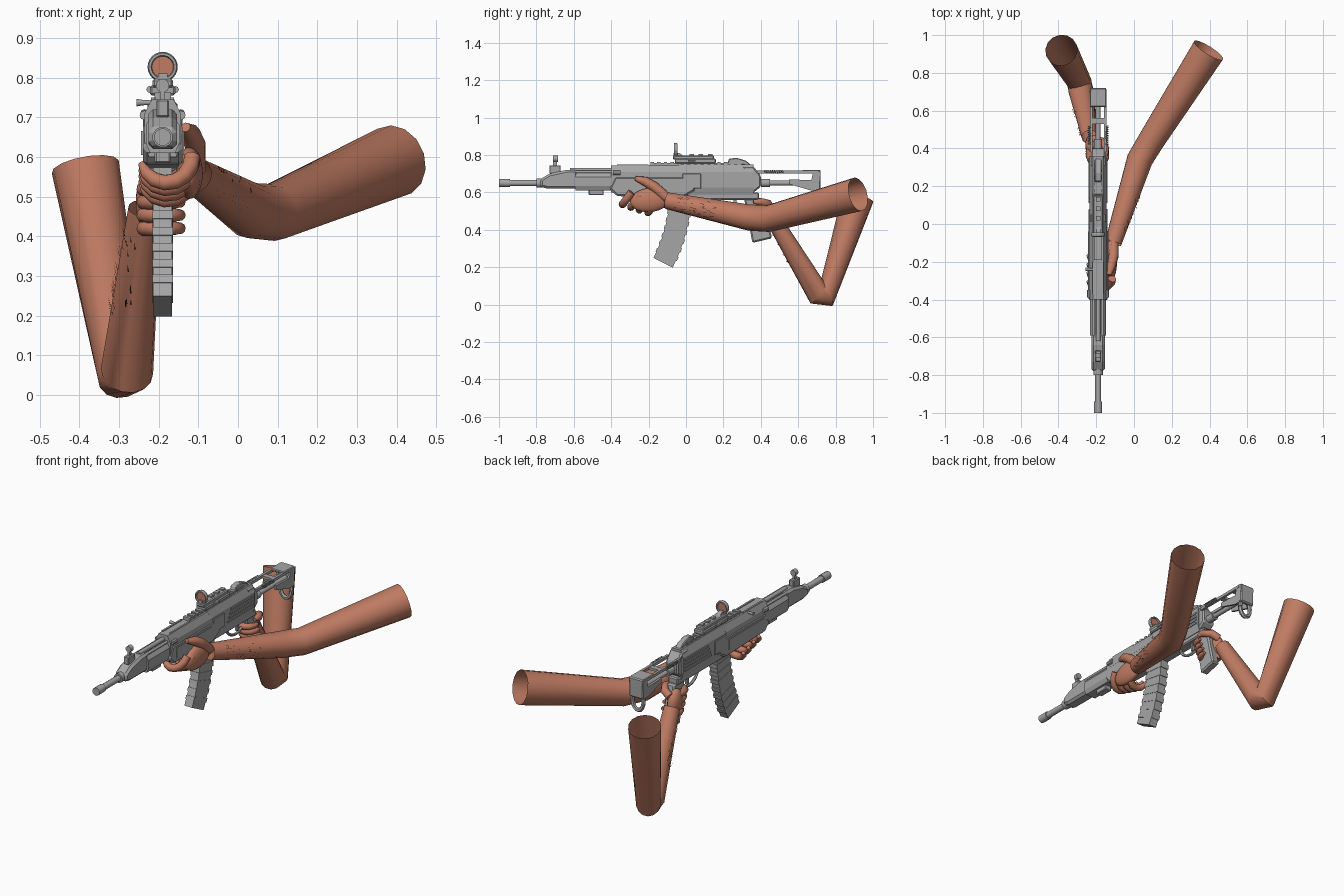
import bpy, bmesh, math, random
from mathutils import Vector

random.seed(4)
cube = bpy.data.objects.get("Cube")
if cube:
    bpy.data.objects.remove(cube)

X, Y, Z = Vector((1, 0, 0)), Vector((0, 1, 0)), Vector((0, 0, 1))
CENTRE = -.19  # middle plane of the rifle
BORE = .65     # height of the barrel axis
SIDES = (-1, 1)


def material(name, *rgb):
    mat = bpy.data.materials.new(name)
    mat.use_nodes = True
    mat.diffuse_color = (*rgb, 1)
    mat.node_tree.nodes["Principled BSDF"].inputs["Base Color"].default_value = (*rgb, 1)
    return mat


SKIN = material("skin", .53, .2, .125)
GREY = material("grey metal", .38, .38, .38)
HAIR = material("dark hair", .06, .025, .015)


def finish(name, bm, mat, bevel=0, smooth=False):
    bmesh.ops.recalc_face_normals(bm, faces=bm.faces)
    mesh = bpy.data.meshes.new(name)
    bm.to_mesh(mesh)
    bm.free()
    mesh.materials.append(mat)
    obj = bpy.data.objects.new(name, mesh)
    bpy.context.collection.objects.link(obj)
    if bevel:
        chamfer = obj.modifiers.new("chamfer", "BEVEL")
        chamfer.width, chamfer.segments = bevel, 1
    if smooth:
        bpy.ops.object.select_all(action="DESELECT")
        obj.select_set(True)
        bpy.context.view_layer.objects.active = obj
        bpy.ops.object.shade_smooth_by_angle(angle=math.radians(40))
    return obj


def extrude(name, points, along, bevel=0):
    bm = bmesh.new()
    face = bm.faces.new([bm.verts.new(p) for p in points])
    moved = bmesh.ops.extrude_face_region(bm, geom=[face])["geom"]
    verts = [v for v in moved if isinstance(v, bmesh.types.BMVert)]
    bmesh.ops.translate(bm, vec=along, verts=verts)
    finish(name, bm, GREY, bevel)


def plate(name, profile, half, x=0, bevel=0):
    """Side profile (y, z) given thickness across the rifle."""
    extrude(name, [(CENTRE + x - half, y, z) for y, z in profile], X * half * 2, bevel)


def box(name, y, z, half, x=0, bevel=0):
    corners = [(y[0], z[0]), (y[1], z[0]), (y[1], z[1]), (y[0], z[1])]
    plate(name, corners, half, x, bevel)


def shell(name, y, z, half):
    """Body with chamfered cross-section, wider below than on top."""
    low, high = z
    rise = (high - low) / 4
    section = [(half * .75, low), (half, low + rise), (half, high - rise), (half * .6, high)]
    outline = section + [(-a, b) for a, b in reversed(section)]
    extrude(name, [(CENTRE + a, y[0], b) for a, b in outline], Y * (y[1] - y[0]))


def tube(name, path, radii, sides=12, mat=GREY, caps=True):
    path = [Vector(p) for p in path]
    if not isinstance(radii, list):
        radii = [radii] * len(path)
    bm = bmesh.new()
    rings, across = [], None
    for i, (p, r) in enumerate(zip(path, radii)):
        before = (p - path[i - 1]).normalized() if i else Vector()
        after = (path[i + 1] - p).normalized() if p != path[-1] else Vector()
        ahead = (before + after).normalized()
        across = across or ahead.orthogonal()
        across = (across - ahead * across.dot(ahead)).normalized()
        up = ahead.cross(across)
        turns = [k * math.tau / sides for k in range(sides)]
        rings.append([bm.verts.new(p + r * (across * math.cos(t) + up * math.sin(t))) for t in turns])
    for ring, following in zip(rings, rings[1:]):
        for k in range(sides):
            n = (k + 1) % sides
            bm.faces.new((ring[k], ring[n], following[n], following[k]))
    if caps:
        bm.faces.new(rings[0])
        bm.faces.new(rings[-1])
    finish(name, bm, mat, smooth=True)


def rod(name, y, z, radius, x=0, sides=12, mat=GREY):
    tube(name, [(CENTRE + x, end, z) for end in y], radius, sides, mat)


def arc(centre, u, v, start, end, steps):
    angles = [math.radians(start + (end - start) * k / steps) for k in range(steps + 1)]
    return [centre + u * math.cos(a) + v * math.sin(a) for a in angles]


# Barrel, muzzle and gas system
rod("barrel", (-.98, -.4), BORE, .017)
rod("muzzle", (-1, -.94), BORE, .022)
rod("barrel_collar", (-.8, -.76), BORE, .026)
plate("gas_block", [(-.78, .63), (-.74, .62), (-.58, .62), (-.58, .72), (-.64, .72), (-.73, .7), (-.78, .67)],
      half=.036, bevel=.012)
rod("gas_tube", (-.62, -.35), .72, .012)

# Front sight
box("front_sight_base", (-.73, -.67), (.7, .745), half=.016, bevel=.004)
box("front_sight_post", (-.71, -.69), (.74, .78), half=.006)
rod("front_sight_hood", (-.71, -.685), .78, .017)

# Handguard
shell("handguard", (-.59, -.38), (.61, .705), half=.042)
box("lower_rail", (-.52, -.44), (.585, .615), half=.02, bevel=.004)
plate("handguard_grip", [(-.41, .62), (-.37, .58), (-.02, .57), (.05, .61), (.05, .66), (0, .685), (-.38, .685)],
      half=.05, bevel=.01)

# Receiver
shell("receiver_front", (-.4, -.02), (.6, .745), half=.046)
shell("receiver", (-.04, .36), (.585, .75), half=.045)
plate("receiver_rear", [(.35, .59), (.4, .63), (.4, .69), (.36, .74), (.3, .74)], half=.038, bevel=.008)
box("lower_receiver", (-.06, .39), (.56, .6), half=.03, bevel=.006)
tube("charging_handle", [(CENTRE - reach, -.24, .737) for reach in (.03, .05, .066)], [.006, .007, .01])

# Parts paired on both flanks
for side in SIDES:
    flank = side * .046
    rod("side_tube", (-.6, -.38), .71, .008, x=side * .024)
    box("grip_panel", (-.35, -.04), (.605, .665), half=.004, x=side * .05)
    box("receiver_plate", (-.02, .08), (.62, .7), half=.004, x=flank, bevel=.003)
    rod("sling_knob", (-.39, -.35), .705, .012, x=flank, sides=8)
    box("top_rail_edge", (-.37, -.2), (.73, .75), half=.005, x=side * .024)
    rod("optic_clamp", (.01, .05), .77, .009, x=side * .032, sides=8)
    for i in range(4):
        low = .63 + i / 50
        box("receiver_rib", (.11 + i / 100, .35), (low, low + .01), half=.004, x=flank)

# Top rail with teeth, and rear sight
box("top_rail", (-.19, .3), (.74, .756), half=.018)
for i in range(14):
    start = i / 28 - .19
    box("rail_tooth", (start, start + .018), (.75, .762), half=.021)
plate("rear_sight", [(.22, .75), (.35, .745), (.32, .77), (.27, .785), (.23, .78)], half=.018, bevel=.004)

# Optic
box("optic_mount", (-.06, .16), (.755, .78), half=.032, bevel=.005)
box("optic_body", (-.07, .15), (.775, .797), half=.026, bevel=.005)
for y in (.03, .08, .13):
    box("optic_button", (y - .012, y + .012), (.79, .805), half=.012)
plate("optic_foot", [(-.067, .78), (.01, .78), (-.035, .81), (-.067, .81)], half=.012)
rod("optic_lens", (-.058, -.052), .827, .031, sides=24, mat=SKIN)
bpy.ops.mesh.primitive_torus_add(location=(CENTRE, -.055, .827), rotation=(math.pi / 2, 0, 0), major_radius=.032,
                                 minor_radius=.006, major_segments=24, minor_segments=6)
optic_ring = bpy.context.object
optic_ring.name, optic_ring.scale.z = "optic_ring", 2
optic_ring.data.materials.append(GREY)


# Curved magazine with ribs, swept about a point far ahead of it
def sector(name, start, end, inner, outer, half, steps):
    pivot = Vector((CENTRE - half, -.9, .62))
    near = arc(pivot, Y * inner, -Z * inner, start, end, steps)
    far = arc(pivot, Y * outer, -Z * outer, end, start, steps)
    extrude(name, near + far, X * half * 2)


sector("magazine", 2, 27, .815, .93, half=.024, steps=6)
for k in range(7):
    angle = 5 + k * 3
    sector("magazine_rib", angle, angle + 1.5, .81, .935, half=.026, steps=1)

# Pistol grip, trigger and guard
plate("pistol_grip", [(.31, .57), (.355, .33), (.46, .355), (.41, .57)], half=.024, bevel=.008)
tube("trigger_guard", arc(Vector((CENTRE, .25, .57)), Y * .085, Z * .07, 180, 360, 8), .008, sides=6)
box("trigger", (.255, .27), (.515, .57), half=.006)

# Skeleton stock
for side in SIDES:
    flank = side * .037
    box("stock_arm", (.38, .7), (.7, .716), half=.007, x=flank)
    plate("stock_cheek", [(.55, .645), (.67, .61), (.71, .61), (.72, .71), (.68, .71), (.67, .665), (.55, .67)],
          half=.006, x=flank)
    coil = arc(Vector((CENTRE + side * .046, .42, .71)), X * .008, Z * .008, 0, 360 * 10, 80)
    tube("stock_spring", [p + Y * k / 800 for k, p in enumerate(coil)], .0025, sides=5)
rod("stock_rod", (.38, .7), BORE, .013)
rod("stock_rod_collar", (.4, .45), BORE, .022)
box("stock_bridge", (.62, .71), (.705, .72), half=.044, bevel=.004)
box("stock_crossbar", (.53, .56), (.7, .714), half=.04)
box("butt_plate", (.695, .72), (.61, .72), half=.044, bevel=.006)
tube("butt_ring", arc(Vector((CENTRE, .7, .585)), X * .034, Z * .05, 0, 358, 16), .012, sides=6)

# Arms: shoulder, both sides of the elbow, wrist; open at the shoulder
LEFT_ARM = [(.395, .92, .59), (.09, .44, .46), (.03, .34, .465), (-.11, -.1, .555)]
RIGHT_ARM = [(-.385, .92, .575), (-.29, .75, .05), (-.28, .705, .06), (-.235, .46, .47)]
tube("left_arm", LEFT_ARM, [.092, .072, .07, .045], sides=14, mat=SKIN, caps=False)
tube("right_arm", RIGHT_ARM, [.086, .066, .067, .042], sides=14, mat=SKIN, caps=False)


# Hands: a palm, and digits curled along arcs
def palm(name, place, size, tilt):
    bm = bmesh.new()
    bmesh.ops.create_uvsphere(bm, u_segments=14, v_segments=9, radius=1)
    obj = finish(name, bm, SKIN, smooth=True)
    obj.location, obj.scale, obj.rotation_euler.x = place, size, tilt


def digit(name, path, radius):
    taper = [radius * math.sqrt(1 - .8 * (k / (len(path) - 1)) ** 4) for k in range(len(path))]
    tube(name, path, taper, sides=10, mat=SKIN)


palm("left_palm", (-.122, -.19, .56), (.034, .11, .065), .12)
palm("right_palm", (-.225, .42, .485), (.034, .05, .07), .3)
for i in range(4):
    below = Vector((CENTRE + .01, i / 22 - .29, .6 - i / 70))
    digit("left_finger", arc(below, X * .065, Z * .065 + Y * .05, 0, -165, 7), .021)
    around = Vector((CENTRE, .37 + i / 80, .52 - i / 30))
    digit("right_finger", arc(around, X * .047, Y * .055, 130, 370, 8), .02)
digit("left_thumb", [(-.108, -.1, .57), (-.108, -.17, .63), (-.12, -.22, .66), (-.132, -.27, .675)], .027)
digit("right_thumb", [(-.215, .45, .52), (-.175, .44, .54), (-.15, .4, .55), (-.148, .36, .55)], .022)


# Forearm hairs scattered on the outward side
def hairs(name, arm, outward, count):
    bm = bmesh.new()
    elbow, wrist = Vector(arm[2]), Vector(arm[3])
    axis = (wrist - elbow).normalized()
    outward = (outward - axis * outward.dot(axis)).normalized()
    for _ in range(count):
        along, turn = random.uniform(.35, .85), random.uniform(-.9, .9)
        away = outward * math.cos(turn) + axis.cross(outward) * math.sin(turn)
        root = elbow.lerp(wrist, along) + away * (.068 - .025 * along)
        width = axis.cross(away) * .002
        tip = root + away * .008 + axis * .024
        bm.faces.new([bm.verts.new(p) for p in (root - width, root + width, tip)])
    finish(name, bm, HAIR)


hairs("left_arm_hair", LEFT_ARM, X - Y * .4, 40)
hairs("right_arm_hair", RIGHT_ARM, -X - Y * .6, 35)
